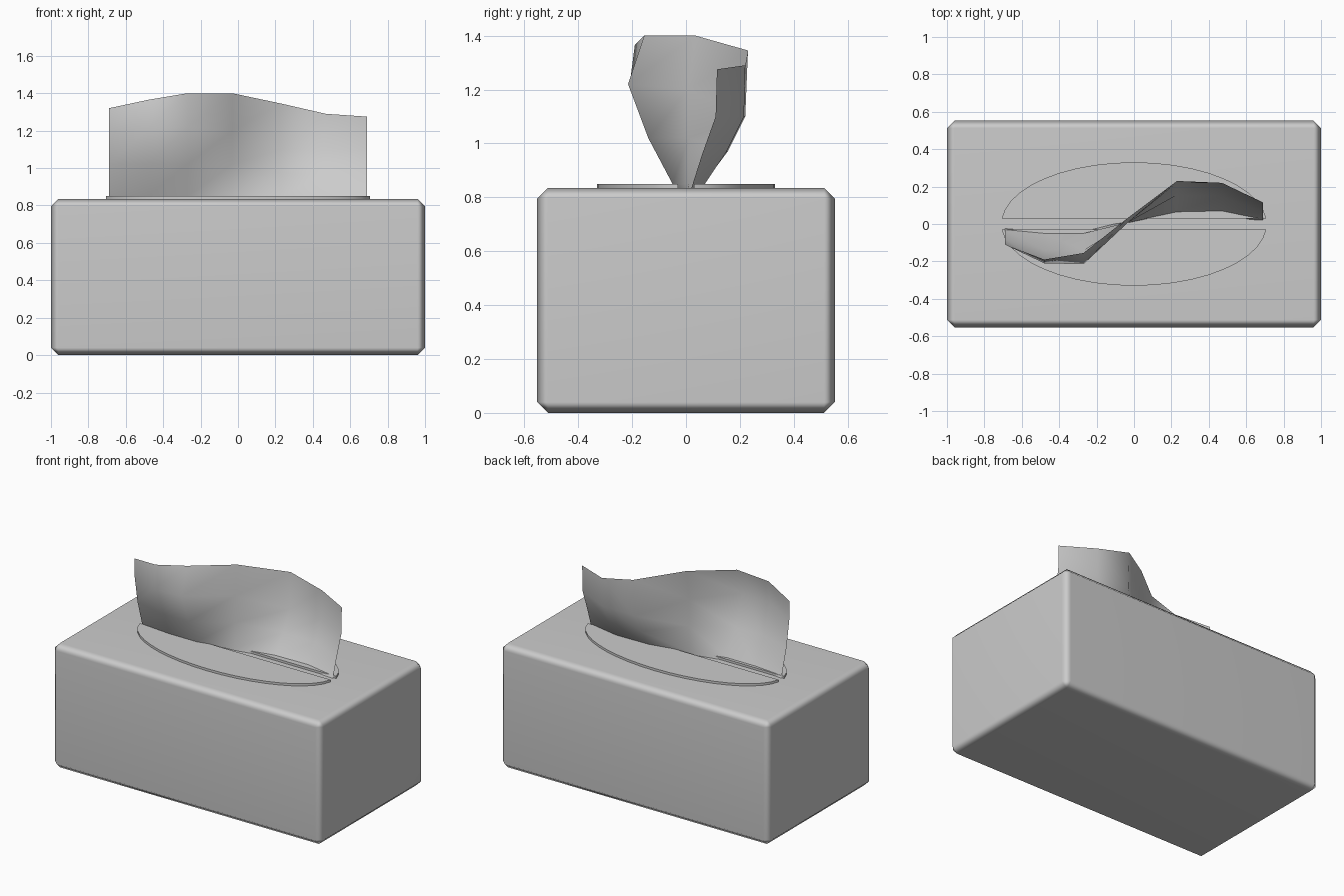
import bpy, bmesh, math

if "Cube" in bpy.data.objects:
    bpy.data.objects.remove(bpy.data.objects["Cube"])


def make_object(name, bm, smooth_angle=None):
    bmesh.ops.recalc_face_normals(bm, faces=bm.faces)
    mesh = bpy.data.meshes.new(name)
    bm.to_mesh(mesh)
    bm.free()
    ob = bpy.data.objects.new(name, mesh)
    bpy.context.collection.objects.link(ob)
    if smooth_angle is not None:
        bpy.ops.object.select_all(action='DESELECT')
        ob.select_set(True)
        bpy.context.view_layer.objects.active = ob
        bpy.ops.object.shade_smooth_by_angle(angle=math.radians(smooth_angle))
    return ob


# Box with single chamfered edges, shaded smooth
BOX_TOP = 0.835
bm = bmesh.new()
bmesh.ops.create_cube(bm, size=1)
for v in bm.verts:
    v.co.x *= 2
    v.co.y *= 1.105
    v.co.z = (v.co.z + 0.5) * BOX_TOP
bmesh.ops.bevel(bm, geom=bm.edges[:], offset=0.04, segments=1, affect='EDGES')
box = make_object("tissue_box", bm, 60)
weighted = box.modifiers.new("weighted_normals", 'WEIGHTED_NORMAL')
weighted.keep_sharp = True

# Oval opening film: two thin half ellipses with a slit between them
RX, RY, SLIT = 0.71, 0.33, 0.03
start = math.asin(SLIT / RY)
for name, side in (("film_back", 1), ("film_front", -1)):
    bm = bmesh.new()
    n = 20
    ring = []
    for i in range(n + 1):
        a = start + (math.pi - 2 * start) * i / n
        ring.append(bm.verts.new((RX * math.cos(a), side * RY * math.sin(a), BOX_TOP - 0.005)))
    face = bm.faces.new(ring)
    up = bmesh.ops.extrude_face_region(bm, geom=[face], use_keep_orig=True)
    for v in up["geom"]:
        if isinstance(v, bmesh.types.BMVert):
            v.co.z = 0.85
    make_object(name, bm, 30)

# Tissue: each column is x, then (y, z) points from the slit upward
columns = [
    (-0.69, [(-0.01, 0.80), (-0.03, 0.85), (-0.08, 1.02), (-0.11, 1.20), (-0.11, 1.32)]),
    (-0.48, [(-0.02, 0.80), (-0.05, 0.85), (-0.14, 1.02), (-0.21, 1.21), (-0.19, 1.365)]),
    (-0.27, [(-0.02, 0.80), (-0.05, 0.85), (-0.14, 1.02), (-0.215, 1.22), (-0.155, 1.40)]),
    (-0.03, [(0.00, 0.80), (0.01, 0.85), (0.01, 1.02), (0.01, 1.20), (0.035, 1.40)]),
    (0.23, [(0.02, 0.80), (0.065, 0.85), (0.155, 0.97), (0.22, 1.10), (0.23, 1.345)]),
    (0.47, [(0.02, 0.80), (0.07, 0.85), (0.15, 0.97), (0.215, 1.10), (0.22, 1.29)]),
    (0.69, [(0.01, 0.80), (0.025, 0.85), (0.06, 0.96), (0.11, 1.10), (0.115, 1.275)]),
]
bm = bmesh.new()
grid = [[bm.verts.new((x, y, z)) for y, z in pts] for x, pts in columns]
for a, b in zip(grid, grid[1:]):
    for j in range(len(a) - 1):
        bm.faces.new((a[j], b[j], b[j + 1], a[j + 1]))
make_object("tissue", bm, 80)
